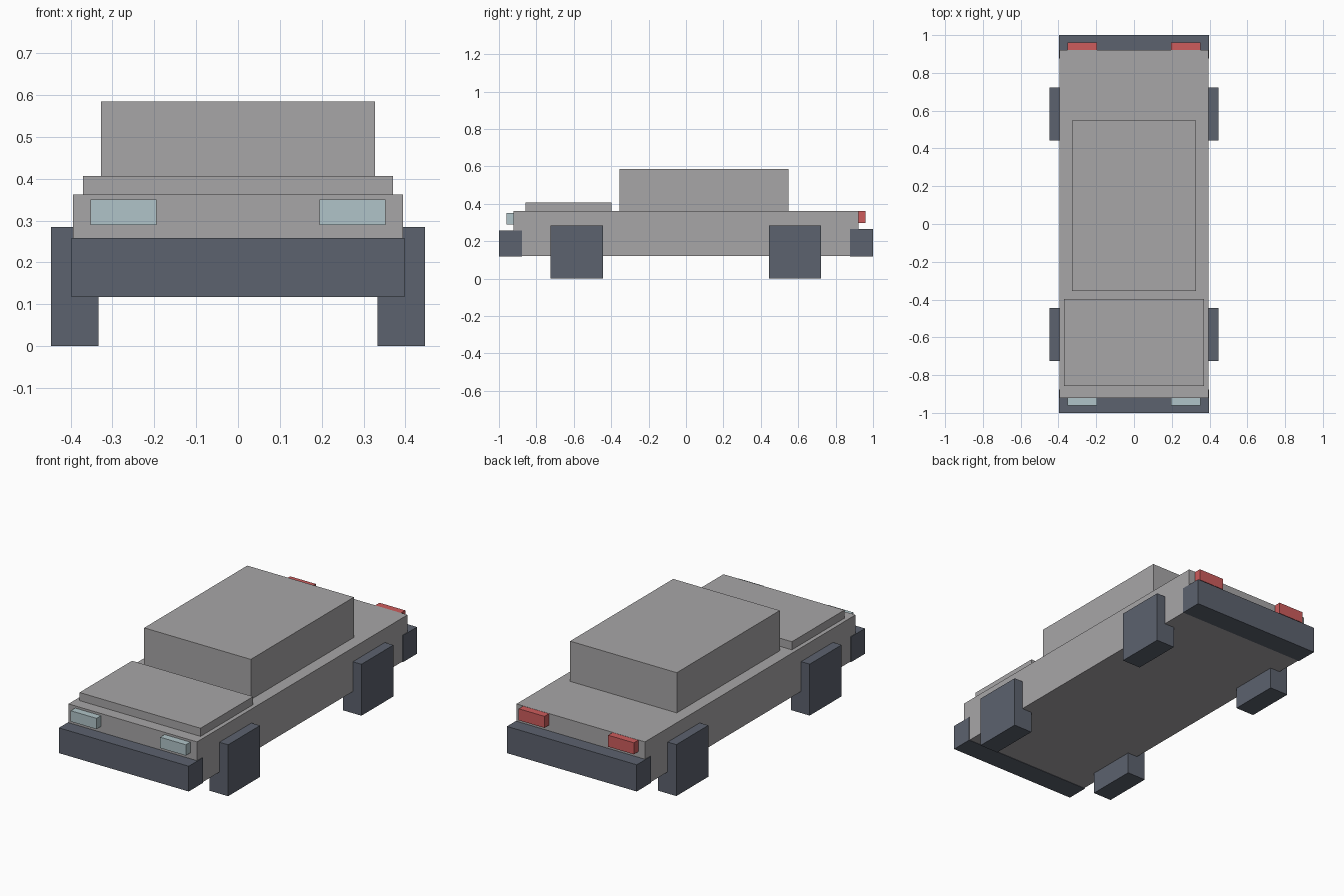
import bpy
import bmesh
from mathutils import Vector

if "Cube" in bpy.data.objects:
    bpy.data.objects.remove(bpy.data.objects["Cube"])


def material(name, color):
    mat = bpy.data.materials.new(name)
    mat.diffuse_color = (*color, 1.0)
    mat.use_nodes = True
    mat.node_tree.nodes["Principled BSDF"].inputs["Base Color"].default_value = mat.diffuse_color
    return mat


GREY = material("body grey", (0.39, 0.38, 0.387))
DARK = material("dark slate", (0.107, 0.122, 0.156))
RED = material("tail light red", (0.61, 0.107, 0.107))
GLASS = material("headlight pale blue", (0.434, 0.552, 0.578))


def box(name, x, y, z, mat):
    """Box spanning the given (min, max) range on each axis."""
    lo, hi = Vector((x[0], y[0], z[0])), Vector((x[1], y[1], z[1]))
    bm = bmesh.new()
    bmesh.ops.create_cube(bm, size=1.0)
    bmesh.ops.scale(bm, vec=hi - lo, verts=bm.verts)
    mesh = bpy.data.meshes.new(name)
    bm.to_mesh(mesh)
    bm.free()
    mesh.materials.append(mat)
    obj = bpy.data.objects.new(name, mesh)
    obj.location = (lo + hi) / 2
    bpy.context.collection.objects.link(obj)


def pair(name, x, y, z, mat):
    """The same box on the left and right sides."""
    box(name + "_right", x, y, z, mat)
    box(name + "_left", (-x[1], -x[0]), y, z, mat)


# Body, hood and cabin
box("body", (-0.394, 0.394), (-0.922, 0.922), (0.12, 0.362), GREY)
box("hood", (-0.371, 0.371), (-0.858, -0.398), (0.36, 0.407), GREY)
box("cabin", (-0.327, 0.327), (-0.355, 0.548), (0.36, 0.585), GREY)

# Bumpers wrap slightly around the body ends
box("front_bumper", (-0.398, 0.398), (-1.0, -0.877), (0.118, 0.258), DARK)
box("rear_bumper", (-0.398, 0.398), (0.877, 1.0), (0.118, 0.266), DARK)

# Block wheels
pair("front_wheel", (0.333, 0.447), (-0.725, -0.445), (0.0, 0.285), DARK)
pair("rear_wheel", (0.333, 0.447), (0.443, 0.723), (0.0, 0.285), DARK)

# Lights
pair("headlight", (0.195, 0.353), (-0.961, -0.91), (0.29, 0.35), GLASS)
pair("tail_light", (0.195, 0.353), (0.91, 0.961), (0.297, 0.361), RED)
